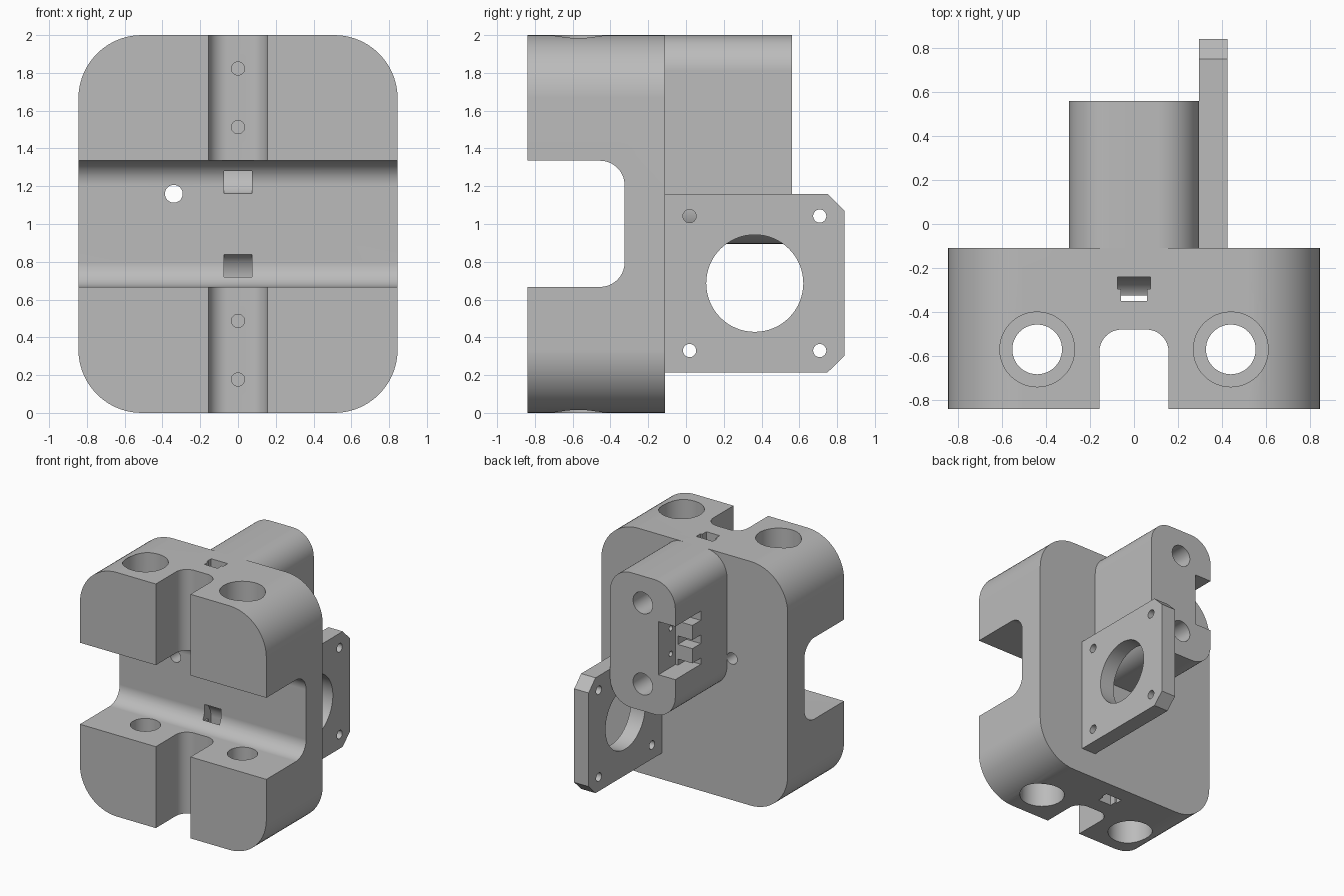
import bpy, bmesh, math

if "Cube" in bpy.data.objects:
    bpy.data.objects.remove(bpy.data.objects["Cube"])

grey = bpy.data.materials.new("plain grey")
grey.use_nodes = True
colour = (0.5, 0.5, 0.5, 1)
grey.diffuse_color = colour
grey.node_tree.nodes["Principled BSDF"].inputs["Base Color"].default_value = colour


def prism(name, axis, profile, lo, hi):
    """Extrude a 2D profile along an axis."""
    place = {"X": lambda u, v, t: (t, u, v),
             "Y": lambda u, v, t: (u, t, v),
             "Z": lambda u, v, t: (u, v, t)}[axis]
    bm = bmesh.new()
    ends = [[bm.verts.new(place(u, v, t)) for u, v in profile] for t in (lo, hi)]
    for ring in ends:
        bm.faces.new(ring)
    n = len(profile)
    for i in range(n):
        j = (i + 1) % n
        bm.faces.new((ends[0][i], ends[0][j], ends[1][j], ends[1][i]))
    bmesh.ops.recalc_face_normals(bm, faces=bm.faces)
    mesh = bpy.data.meshes.new(name)
    bm.to_mesh(mesh)
    bm.free()
    mesh.materials.append(grey)
    ob = bpy.data.objects.new(name, mesh)
    bpy.context.collection.objects.link(ob)
    return ob


def rounded(u0, u1, v0, v1, r, steps=14):
    """Rectangle profile with rounded corners."""
    pts = []
    corners = [(u1 - r, v1 - r), (u0 + r, v1 - r), (u0 + r, v0 + r), (u1 - r, v0 + r)]
    for k, (cu, cv) in enumerate(corners):
        for i in range(steps + 1):
            a = math.pi / 2 * (k + i / steps)
            pts.append((cu + r * math.cos(a), cv + r * math.sin(a)))
    return pts


def rect(u0, u1, v0, v1):
    return [(u0, v0), (u1, v0), (u1, v1), (u0, v1)]


def circle(u, v, r, n=48):
    return [(u + r * math.cos(math.tau * i / n), v + r * math.sin(math.tau * i / n))
            for i in range(n)]


def carve(ob, cuts):
    """Subtract each (axis, profile, lo, hi) prism, then smooth round surfaces."""
    for cut in cuts:
        cutter = prism("cutter", *cut)
        cutter.hide_render = True
        mod = ob.modifiers.new("cut", "BOOLEAN")
        mod.operation = "DIFFERENCE"
        mod.solver = "EXACT"
        mod.object = cutter
        graph = bpy.context.evaluated_depsgraph_get()
        mesh = bpy.data.meshes.new_from_object(ob.evaluated_get(graph))
        ob.modifiers.clear()
        ob.data = mesh
        bpy.data.objects.remove(cutter)
    ob.data.materials.clear()
    ob.data.materials.append(grey)
    bpy.ops.object.select_all(action="DESELECT")
    ob.select_set(True)
    bpy.context.view_layer.objects.active = ob
    bpy.ops.object.shade_smooth_by_angle(angle=math.radians(30))
    normals = ob.modifiers.new("flat faces", "WEIGHTED_NORMAL")
    normals.keep_sharp = True


# Carriage block with crossing channels
block = prism("carriage_block", "Y", rounded(-0.845, 0.845, 0, 2, 0.335), -0.84, -0.11)
cuts = [("X", rounded(-1.3, -0.325, 0.667, 1.335, 0.13), -1, 1),
        ("Z", rounded(-0.157, 0.157, -1.3, -0.48, 0.1), -0.2, 2.2),
        ("Y", circle(-0.34, 1.16, 0.047), -0.5, 0)]

# Rod bores with wider bearing seats at both ends
for x in (-0.44, 0.44):
    cuts += [("Z", circle(x, -0.57, 0.113), -0.1, 2.1),
             ("Z", circle(x, -0.57, 0.17), 1.5, 2.1),
             ("Z", circle(x, -0.57, 0.17), -0.1, 0.5)]

# Belt slots with curved exits, and clamp screw holes, mirrored about mid height
slot = [(-0.295, 2.1), (-0.24, 2.1), (-0.24, 1.29), (-0.25, 1.24), (-0.27, 1.2),
        (-0.3, 1.17), (-0.33, 1.16), (-0.35, 1.16), (-0.35, 1.29), (-0.295, 1.29)]
neck = rect(-0.35, -0.28, 1.25, 2.1)
for flip in (False, True):
    def side(z):
        return 2 - z if flip else z
    cuts += [("X", [(y, side(z)) for y, z in slot], -0.075, 0.075),
             ("X", [(y, side(z)) for y, z in neck], -0.06, 0.06)]
    for z in (1.823, 1.513):
        cuts.append(("Y", circle(0, side(z), 0.035, 24), -0.6, -0.3))
carve(block, cuts)

# Rear switch mount: two bores, side pocket, pin slots and pilot holes
mount = prism("switch_mount", "Y", rounded(-0.295, 0.295, 0.895, 2, 0.19), -0.11, 0.56)
cuts = [("Y", circle(0, z, 0.088), -0.1, 0.7) for z in (1.78, 1.115)]
cuts.append(("Z", rect(-0.5, -0.143, 0.34, 0.7), 1.23, 1.665))
for z0, z1 in ((1.23, 1.28), (1.4, 1.47), (1.59, 1.665)):
    cuts.append(("Z", rect(-0.5, -0.165, 0.23, 0.36), z0, z1))
for z in (1.55, 1.34):
    cuts.append(("X", circle(0.4, z, 0.022, 16), -0.2, -0.1))
carve(mount, cuts)

# Motor plate with chamfered outer corners
outline = [(-0.11, 0.215), (0.75, 0.215), (0.84, 0.303), (0.84, 1.07),
           (0.75, 1.16), (-0.11, 1.16)]
plate = prism("motor_plate", "X", outline, 0.295, 0.425)
cuts = [("X", circle(0.364, 0.686, 0.257, 64), 0, 1)]
for y in (0.019, 0.708):
    for z in (0.33, 1.042):
        cuts.append(("X", circle(y, z, 0.035, 24), 0, 1))
carve(plate, cuts)
